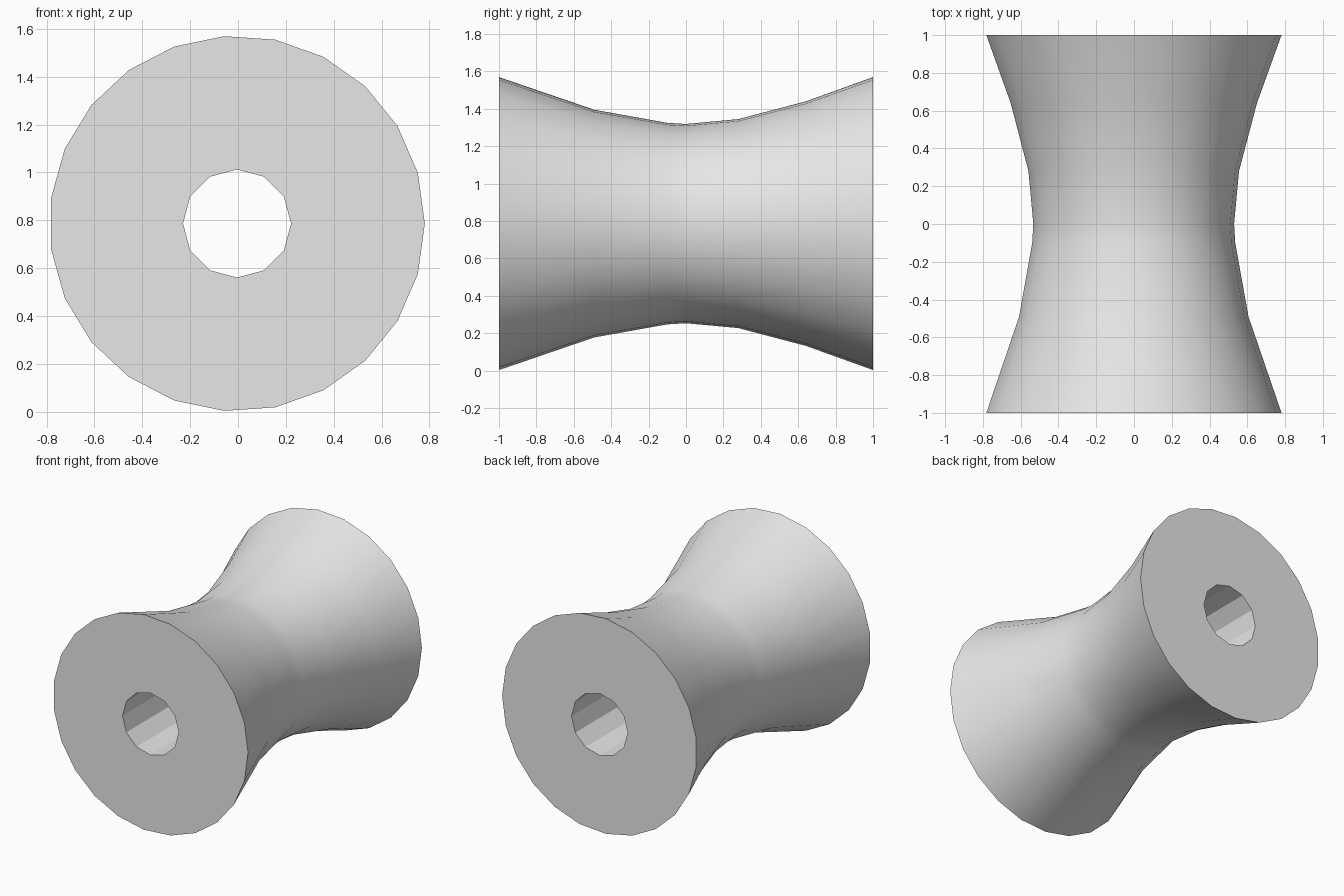
import bpy, bmesh, math

if "Cube" in bpy.data.objects:
    bpy.data.objects.remove(bpy.data.objects["Cube"], do_unlink=True)

CX, CZ = -0.004, 0.786            # spool axis, running along y
OUTER_SIDES, HOLE_SIDES = 23, 12
HOLE_RADIUS = 0.226
# (y, radius) along the waisted outer wall
PROFILE = [(-1, 0.785), (-0.49, 0.61), (-0.1, 0.54), (0, 0.534),
           (0.28, 0.56), (0.64, 0.655), (1, 0.785)]

grey = bpy.data.materials.new("plain_grey")
grey.use_nodes = True
grey.diffuse_color = (0.8, 0.8, 0.8, 1)
grey.node_tree.nodes["Principled BSDF"].inputs["Base Color"].default_value = grey.diffuse_color

bm = bmesh.new()


def ring(y, radius, sides):
    """Closed loop of vertices around the axis."""
    angles = [2 * math.pi * i / sides for i in range(sides)]
    return [bm.verts.new((CX + radius * math.cos(a), y, CZ + radius * math.sin(a)))
            for a in angles]


def wall(a, b, smooth):
    """Quads joining two matching loops."""
    for i in range(len(a)):
        j = (i + 1) % len(a)
        bm.faces.new((a[i], a[j], b[j], b[i])).smooth = smooth


def loop_edges(loop):
    return [bm.edges.get((loop[i - 1], loop[i])) for i in range(len(loop))]


# Smooth waisted wall
outer = [ring(y, r, OUTER_SIDES) for y, r in PROFILE]
for a, b in zip(outer, outer[1:]):
    wall(a, b, True)

# Faceted through hole
hole = [ring(y, HOLE_RADIUS, HOLE_SIDES) for y in (-1, 1)]
wall(hole[0], hole[1], False)

# Flat ring-shaped end caps with crisp rims
for rim, bore in ((outer[0], hole[0]), (outer[-1], hole[1])):
    edges = loop_edges(rim) + loop_edges(bore)
    bmesh.ops.triangle_fill(bm, edges=edges, use_beauty=True, use_dissolve=False)
    for e in edges:
        e.smooth = False
        
for f in bm.faces:
    if all(abs(abs(v.co.y) - 1) < 0.001 for v in f.verts):
        f.smooth = False

bmesh.ops.recalc_face_normals(bm, faces=bm.faces[:])
mesh = bpy.data.meshes.new("spool")
bm.to_mesh(mesh)
bm.free()
mesh.materials.append(grey)
bpy.context.collection.objects.link(bpy.data.objects.new("spool", mesh))
